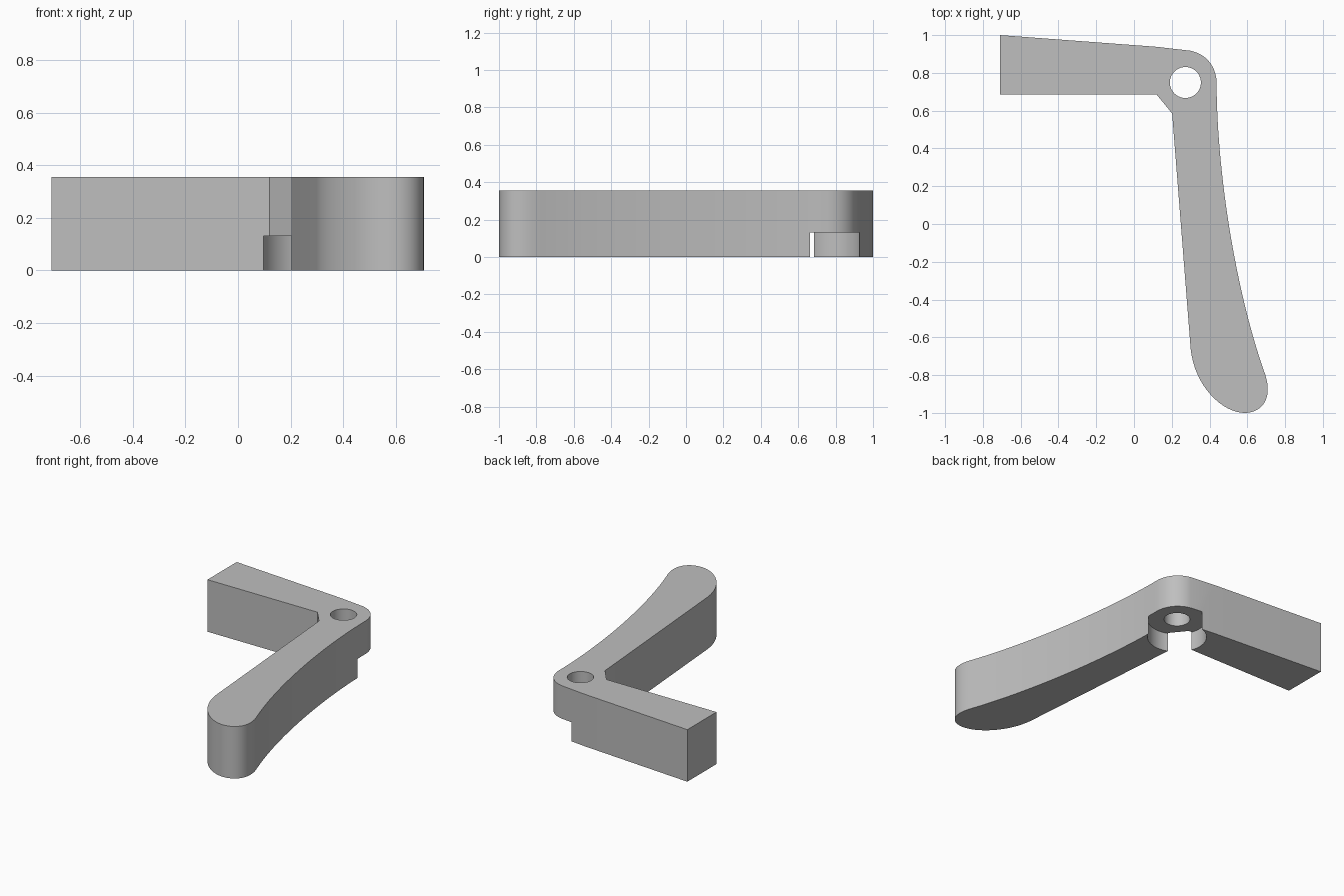
import bpy, bmesh, math
from mathutils import Vector
from mathutils.geometry import interpolate_bezier

cube = bpy.data.objects.get("Cube")
if cube:
    bpy.data.objects.remove(cube, do_unlink=True)

HEIGHT = 0.355
PIVOT = (0.272, 0.749)

grey = bpy.data.materials.new("plain_grey")
grey.use_nodes = True
colour = (0.52, 0.52, 0.52, 1)
grey.diffuse_color = colour
grey.node_tree.nodes["Principled BSDF"].inputs["Base Color"].default_value = colour


def bezier(a, b, c, d, steps):
    """Points along one curve, without the first."""
    pts = interpolate_bezier(*[Vector((*p, 0)) for p in (a, b, c, d)], steps + 1)
    return [(p.x, p.y) for p in pts[1:]]


def prism(name, outline, z0, z1):
    """Extrude a flat outline between two heights."""
    bm = bmesh.new()
    face = bm.faces.new([bm.verts.new((x, y, z0)) for x, y in outline])
    top = bmesh.ops.extrude_face_region(bm, geom=[face])["geom"]
    verts = [v for v in top if isinstance(v, bmesh.types.BMVert)]
    bmesh.ops.translate(bm, verts=verts, vec=(0, 0, z1 - z0))
    bmesh.ops.recalc_face_normals(bm, faces=bm.faces)
    mesh = bpy.data.meshes.new(name)
    bm.to_mesh(mesh)
    bm.free()
    obj = bpy.data.objects.new(name, mesh)
    bpy.context.collection.objects.link(obj)
    mesh.materials.append(grey)
    return obj


def circle(radius, sides=64):
    return [(PIVOT[0] + radius * math.cos(2 * math.pi * i / sides),
             PIVOT[1] + radius * math.sin(2 * math.pi * i / sides))
            for i in range(sides)]


# Lever outline: tapered short arm, rounded elbow, curved handle, chamfered inner corner
outline = [(-0.71, 0.685), (-0.71, 1.0), (0.12, 0.938), (0.30, 0.917)]
outline += bezier(outline[-1], (0.38, 0.90), (0.43, 0.84), (0.437, 0.76), 14)
outline += bezier(outline[-1], (0.437, 0.30), (0.53, -0.32), (0.685, -0.77), 28)
outline += bezier(outline[-1], (0.745, -0.92), (0.68, -1.0), (0.585, -1.0), 16)
outline += bezier(outline[-1], (0.47, -1.0), (0.32, -0.86), (0.30, -0.66), 16)
outline += [(0.202, 0.585), (0.12, 0.685)]
lever = prism("lever", outline, 0, HEIGHT)

# Pivot hole and the wider recess underneath
cutters = [prism("pivot_hole_cutter", circle(0.082), -0.1, HEIGHT + 0.1),
           prism("recess_cutter", circle(0.187, 96), -0.1, 0.13)]
bpy.ops.object.select_all(action="DESELECT")
bpy.context.view_layer.objects.active = lever
lever.select_set(True)
for cutter in cutters:
    cutter.hide_render = True
    mod = lever.modifiers.new(cutter.name, "BOOLEAN")
    mod.operation = "DIFFERENCE"
    mod.solver = "EXACT"
    mod.object = cutter
    bpy.ops.object.modifier_apply(modifier=mod.name)
    bpy.data.objects.remove(cutter, do_unlink=True)

bpy.ops.object.shade_smooth_by_angle(angle=math.radians(30))
